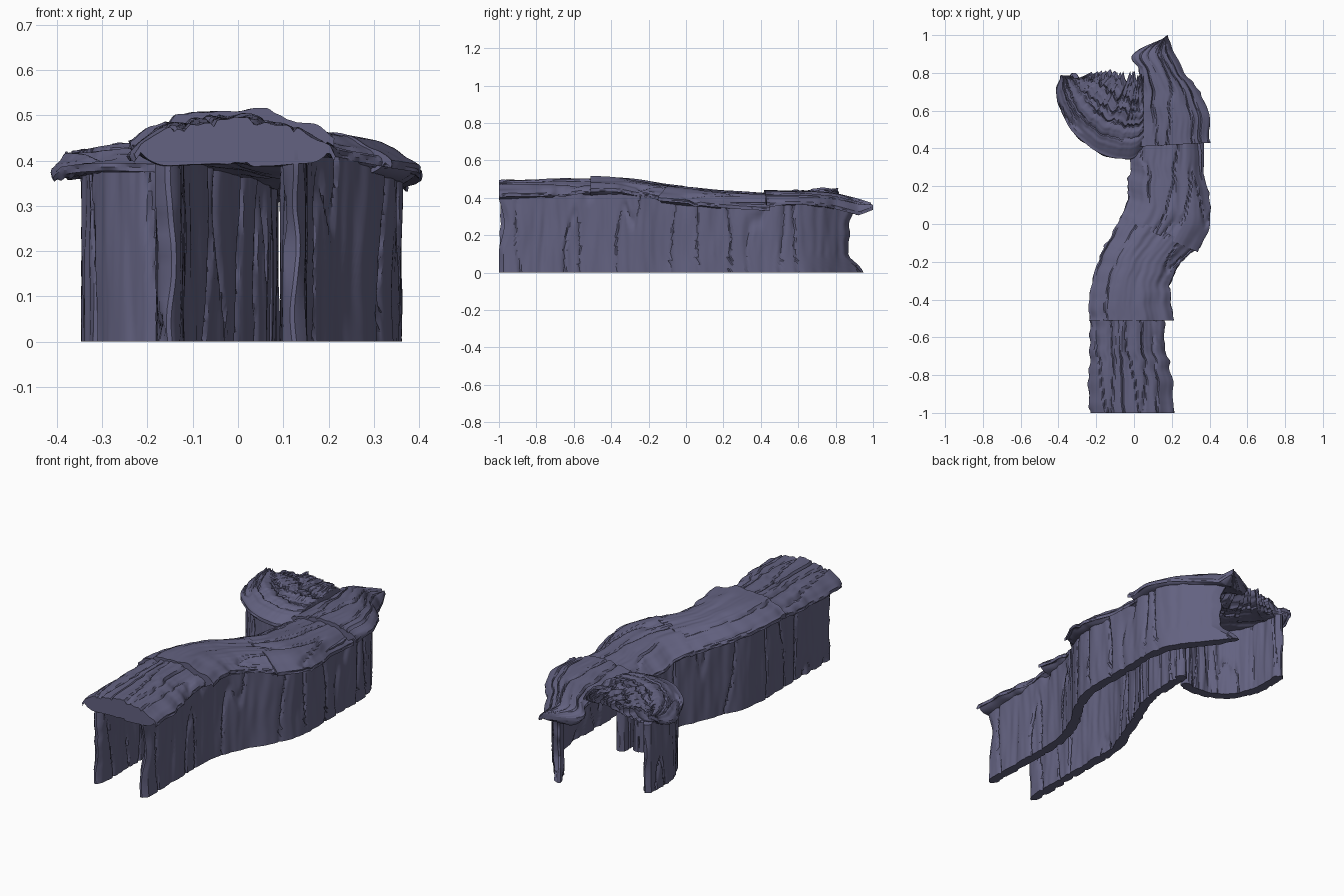
import bpy, bmesh, math
from mathutils import Vector, noise

if "Cube" in bpy.data.objects:
    bpy.data.objects.remove(bpy.data.objects["Cube"])

rock = bpy.data.materials.new("slate rock")
rock.diffuse_color = (0.125, 0.122, 0.218, 1)
rock.use_nodes = True
rock.node_tree.nodes["Principled BSDF"].inputs["Base Color"].default_value = rock.diffuse_color


def sample(pts, t):
    """Smooth curve through points, t from 0 to 1."""
    f = min(max(t, 0), 1) * (len(pts) - 1)
    i = min(int(f), len(pts) - 2)
    f -= i
    a, b = Vector(pts[i]), Vector(pts[i + 1])
    p = Vector(pts[max(i - 1, 0)])
    n = Vector(pts[min(i + 2, len(pts) - 1)])
    return 0.5 * (2 * a + (b - p) * f + (2 * p - 5 * a + 4 * b - n) * f ** 2
                  + (3 * a - p - 3 * b + n) * f ** 3)


def n3(x, y, z):
    return noise.noise(Vector((x, y, z)))


def crack(x, y, z, width=0.08):
    """1 in a thin winding line, 0 elsewhere."""
    return max(0, 1 - abs(n3(x, y, z)) / width)


def loft(name, rings):
    """Skin closed rings into a solid with end caps."""
    bm = bmesh.new()
    vs = [[bm.verts.new(p) for p in r] for r in rings]
    m = len(vs[0])
    for a, b in zip(vs, vs[1:]):
        for j in range(m):
            k = (j + 1) % m
            bm.faces.new((a[j], a[k], b[k], b[j]))
    # caps are strips joining the two halves of each ring
    for r in (vs[0], vs[-1]):
        for j in range(m // 2 - 1):
            bm.faces.new((r[j], r[j + 1], r[m - 2 - j], r[m - 1 - j]))
    bmesh.ops.recalc_face_normals(bm, faces=bm.faces)
    me = bpy.data.meshes.new(name)
    bm.to_mesh(me)
    bm.free()
    me.materials.append(rock)
    ob = bpy.data.objects.new(name, me)
    bpy.context.collection.objects.link(ob)
    bpy.context.view_layer.objects.active = ob
    ob.select_set(True)
    bpy.ops.object.shade_smooth_by_angle(angle=math.radians(30))
    ob.select_set(False)


def roof(name, left, right, heights, seed, drop=(0.065, 0.065), thick=0.1,
         rough=1.0, n=100, m=60, jag=0.0):
    rings = []
    for i in range(n + 1):
        u = i / n
        L, R = sample(left, u), sample(right, u)
        width = (R - L).length
        across = (R - L).normalized() if width > 1e-4 else Vector((1, 0))
        slim = min(1, width / 0.2)  # thinner where the slab narrows to a point
        L = L + across * 0.012 * n3(u * 9, seed, 0)
        R = R + across * 0.012 * n3(u * 9, seed, 5)
        if jag:
            R = R - Vector((0, 2 * jag * abs(n3(u * 17, seed, 8))))
        z = sample([(h, 0) for h in heights], u).x
        top, low = [], []
        for j in range(m + 1):
            v = j / m
            w = 2 * v - 1
            d = (drop[0] if w < 0 else drop[1]) * slim
            edge = abs(w) ** 2.6
            p = L.lerp(R, v)
            # layered strata running along the passage
            h = 0.012 * n3(v * 7, u * 1.6, seed) + 0.005 * n3(v * 20, u * 2, seed)
            h -= 0.011 * crack(v * 5, u * 0.8, seed + 3.3)
            h += jag * 0.8 * max(0, n3(v * 5, u * 12, seed)) * v ** 3
            zt = z - d * edge + h * rough
            th = thick * slim
            t = 0.022 + max(0, th - 0.022) * (1 - abs(w) ** 5)
            zl = min(z - th - 0.006 * n3(v * 6, u * 6, seed) + 0.05 * abs(w) ** 9,
                     zt - 0.018)
            zl = max(zl, zt - t)
            top.append((p.x, p.y, zt))
            low.append((p.x, p.y, zl))
        # small ledge halfway down each rim
        cx = across * 0.012 * n3(u * 14, seed, 2)
        rims = []
        for a, b in ((top[0], low[0]), (top[-1], low[-1])):
            rims.append((a[0] + cx.x, a[1] + cx.y, (a[2] + b[2]) / 2))
        rings.append([rims[0]] + top + [rims[1]] + low[::-1])
    loft(name, rings)


def roof_under(y):
    """Height where the walls meet the roof."""
    hs = [(0.425, 0), (0.435, 0), (0.435, 0), (0.41, 0), (0.385, 0),
          (0.375, 0), (0.375, 0), (0.37, 0), (0.34, 0)]
    return sample(hs, (y + 1) / 2).x


def wall(name, path, seed, n=130, m=18, half=0.025, start=lambda z: 0, end=lambda z: 0):
    rings = []
    for i in range(n + 1):
        outer, inner = [], []
        for j in range(m + 1):
            q = j / m
            t0, t1 = start(q), 1 - end(q)
            t = t0 + (t1 - t0) * i / n
            p = sample(path, t)
            d = (sample(path, min(t + 0.01, 1)) - sample(path, max(t - 0.01, 0))).normalized()
            nor = Vector((d.y, -d.x))
            z = q * roof_under(p.y)
            s = t * len(path)
            # broken edge at both ends of the wall
            thin = min(1, 0.2 + 0.2 * min(i, n - i))
            for side, out in ((1, outer), (-1, inner)):
                # tall vertical fissures and broad bulges
                h = 0.008 * n3(s * 2.2, z * 3, seed + side * 4)
                h += 0.005 * n3(s * 5, z * 5, seed + side * 9)
                h -= 0.012 * crack(s * 1.0, z * 1.2, seed + side * 2.5, 0.05)
                c = p + nor * (side * (half + h) * thin
                               + 0.02 * (1 - thin) * n3(z * 7, seed, i / n))
                out.append((c.x, c.y, z))
        rings.append(outer + inner[::-1])
    loft(name, rings)


# Roof slabs, front to back, each overlapping the next
roof("front_roof",
     [(-.235, -1), (-.235, -.8), (-.23, -.64), (-.235, -.49)],
     [(.21, -1), (.2, -.8), (.155, -.64), (.17, -.49)],
     [.49, .493, .497, .502], 1.7)
roof("bend_roof",
     [(-.24, -.51), (-.235, -.37), (-.19, -.2), (-.13, -.08), (-.06, .05)],
     [(.21, -.51), (.19, -.37), (.2, -.28), (.26, -.19), (.34, -.12)],
     [.512, .507, .492, .475, .46], 5.2)
roof("middle_roof",
     [(-.07, .03), (-.03, .13), (-.025, .24), (-.02, .34), (-.01, .45)],
     [(.34, -.15), (.4, -.01), (.4, .12), (.37, .27), (.375, .45)],
     [.468, .455, .44, .43, .42], 9.4)
roof("back_roof",
     [(.03, .41), (.035, .56), (.04, .7), (.03, .81), (-.01, .9), (.15, .98)],
     [(.405, .43), (.39, .6), (.345, .7), (.275, .79), (.22, .9), (.175, 1.0)],
     [.438, .435, .43, .42, .395, .365], 13.8, drop=(.03, .06), thick=.08)
# Swirling shelf at the back left
roof("swirl_roof",
     [(.05, .39), (-.04, .345), (-.17, .375), (-.3, .46), (-.38, .58),
      (-.41, .7), (-.385, .79)],
     [(.05, .8), (.03, .8), (-.02, .82), (-.08, .81), (-.14, .82), (-.2, .81), (-.33, .81)],
     [.425, .428, .43, .43, .425, .42, .415], 21.3, drop=(.035, .0), thick=.06,
     rough=1.3, jag=.045)

# Walls, standing on the ground under the roof edges
wall("right_wall",
     [(.125, -1), (.125, -.85), (.122, -.7), (.12, -.55), (.135, -.4), (.19, -.25),
      (.28, -.1), (.33, .05), (.332, .2), (.33, .35), (.332, .5), (.305, .65),
      (.2, .8), (.09, .945)],
     31.1, n=220,
     start=lambda q: .02 * max(0, math.sin((q - .3) * 5)),
     end=lambda q: .045 * min(1, q * 4) - .03 * max(0, q - .65) + .005 * n3(q * 6, 1, 2))
wall("left_wall",
     [(-.15, -1), (-.15, -.85), (-.15, -.7), (-.15, -.55), (-.15, -.4), (-.125, -.25),
      (-.065, -.1), (.0, .05), (.045, .17), (.058, .29), (.062, .4), (.065, .48)],
     44.6, n=180,
     start=lambda q: .012 * q + .008 * n3(q * 9, 3, 1))
wall("swirl_wall",
     [(.02, .42), (-.04, .4), (-.13, .405), (-.21, .44), (-.275, .51), (-.31, .6),
      (-.32, .7), (-.315, .8)],
     52.9, n=100)
